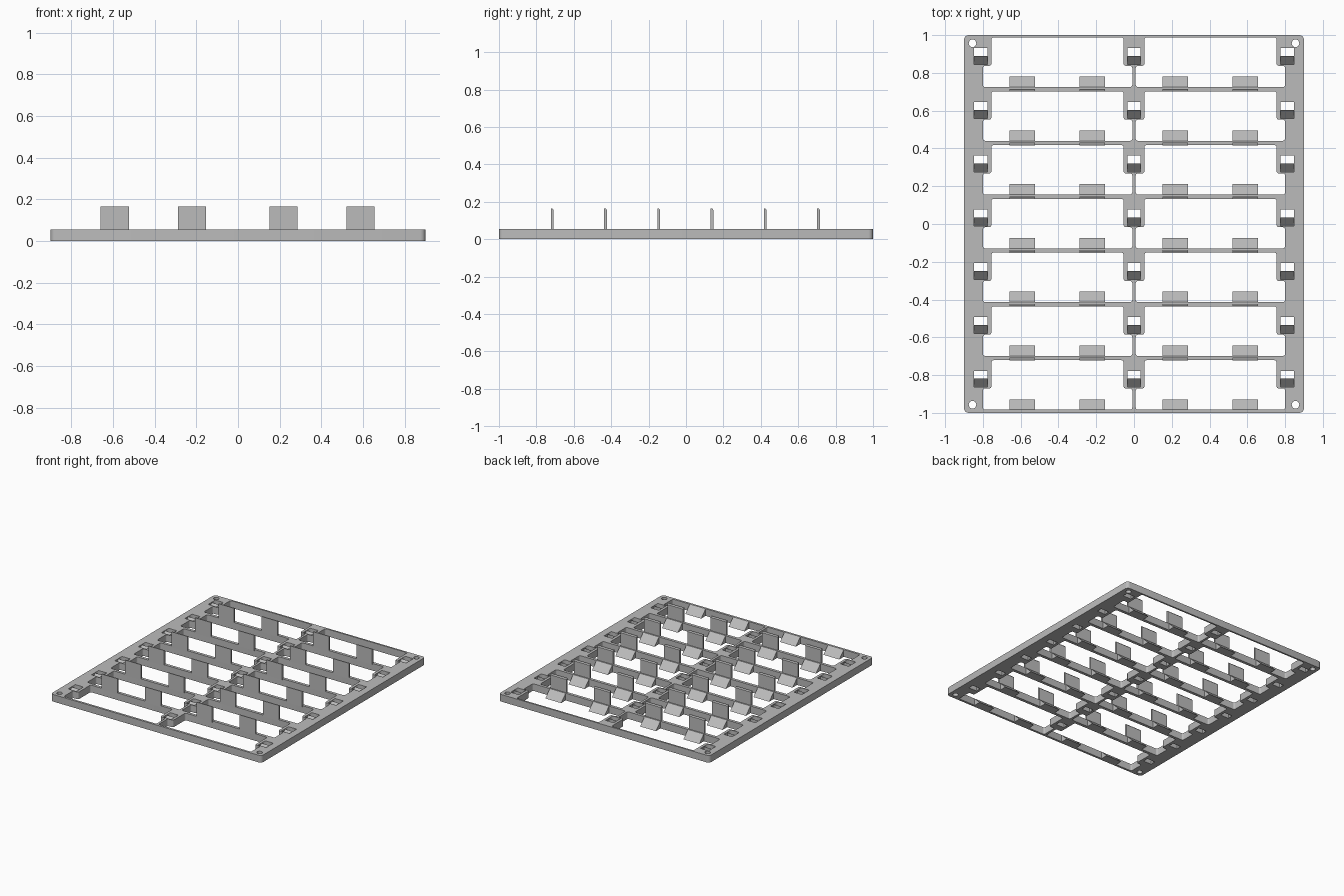
import bpy, bmesh, math
from mathutils import Vector

if "Cube" in bpy.data.objects:
    bpy.data.objects.remove(bpy.data.objects["Cube"])

H = 0.055            # frame thickness
ROWS = 7
PITCH = 0.2847
FIRST_BACK = -0.983  # back edge of the front bar
FIRST_FRONT = -0.721 # front edge of the second bar
PAD = 0.15           # pad depth in front of each bar
TAB_X = (-0.592, -0.221, 0.218, 0.588)
TAB_W = 0.135

grey = bpy.data.materials.new("plain grey")
grey.use_nodes = True
grey.diffuse_color = (0.5, 0.5, 0.5, 1)
grey.node_tree.nodes["Principled BSDF"].inputs["Base Color"].default_value = (0.5, 0.5, 0.5, 1)


def rounded(points, r, steps=4):
    """Round every corner of a closed 2D outline."""
    out = []
    for i, p in enumerate(points):
        p = Vector(p)
        a = (Vector(points[i - 1]) - p).normalized() * r
        b = (Vector(points[(i + 1) % len(points)]) - p).normalized() * r
        for s in range(steps + 1):
            t = s / steps * math.pi / 2
            out.append(p + a * (1 - math.sin(t)) + b * (1 - math.cos(t)))
    return out


def rect(x0, x1, y0, y1):
    return [(x0, y0), (x1, y0), (x1, y1), (x0, y1)]


def prisms(name, profile, spans):
    """Extrude a (y, z) profile along each x span, all in one mesh."""
    bm = bmesh.new()
    for x0, x1 in spans:
        face = bm.faces.new([bm.verts.new((x0, y, z)) for y, z in profile])
        ext = bmesh.ops.extrude_face_region(bm, geom=[face])["geom"]
        moved = [v for v in ext if isinstance(v, bmesh.types.BMVert)]
        bmesh.ops.translate(bm, verts=moved, vec=(x1 - x0, 0, 0))
    bmesh.ops.recalc_face_normals(bm, faces=bm.faces)
    mesh = bpy.data.meshes.new(name)
    bm.to_mesh(mesh)
    bm.free()
    mesh.materials.append(grey)
    obj = bpy.data.objects.new(name, mesh)
    bpy.context.collection.objects.link(obj)
    return obj


# Frame outline, corner screw holes, cell openings and pad slots
outlines = [rounded(rect(-0.9, 0.9, -1, 1), 0.025)]
for cx in (-0.855, 0.855):
    for cy in (-0.957, 0.957):
        outlines.append([Vector((cx + 0.02 * math.cos(a), cy + 0.02 * math.sin(a)))
                         for a in (i * math.pi / 10 for i in range(20))])
for row in range(ROWS):
    back = FIRST_BACK + row * PITCH
    front = FIRST_FRONT + row * PITCH
    step = front - PAD
    for side in (-1, 1):
        cell = [(0.009, back), (0.8, back), (0.8, step), (0.755, step),
                (0.755, front), (0.055, front), (0.055, step), (0.009, step)]
        outlines.append(rounded([(x * side, y) for x, y in cell], 0.012))
    for cx in (-0.811, 0, 0.811):
        outlines.append([Vector(p) for p in
                         rect(cx - 0.035, cx + 0.035, front - 0.143, front - 0.056)])

curve = bpy.data.curves.new("frame", "CURVE")
curve.dimensions = "2D"
curve.fill_mode = "BOTH"
curve.extrude = H / 2
for pts in outlines:
    spline = curve.splines.new("POLY")
    spline.points.add(len(pts) - 1)
    spline.use_cyclic_u = True
    for sp, p in zip(spline.points, pts):
        sp.co = (p.x, p.y, 0, 1)
curve.materials.append(grey)
frame = bpy.data.objects.new("frame", curve)
frame.location.z = H / 2
bpy.context.collection.objects.link(frame)
bpy.context.view_layer.objects.active = frame
frame.select_set(True)
bpy.ops.object.convert(target="MESH")

tab_spans = [(x - TAB_W / 2, x + TAB_W / 2) for x in TAB_X]
slot_spans = [(x - 0.035, x + 0.035) for x in (-0.811, 0, 0.811)]
for row in range(ROWS):
    back = FIRST_BACK + row * PITCH
    front = FIRST_FRONT + row * PITCH
    # Sloped supports behind each bar
    prisms(f"ramps_{row + 1}", [(back, 0), (back + H, 0), (back, H)], tab_spans)
    # Sloped catches inside the pad slots
    y = front - 0.143
    prisms(f"slot_catches_{row + 1}",
           [(y, 0), (y + 0.045, 0), (y + 0.045, H - 0.003), (y, 0.008)], slot_spans)
    # Upright tabs, flush with the front of each inner bar
    if row < ROWS - 1:
        y = front - 0.001
        prisms(f"tabs_{row + 1}",
               [(y, H - 0.01), (y + 0.014, H - 0.01), (y + 0.014, 0.157),
                (y + 0.007, 0.165), (y, 0.165)], tab_spans)
